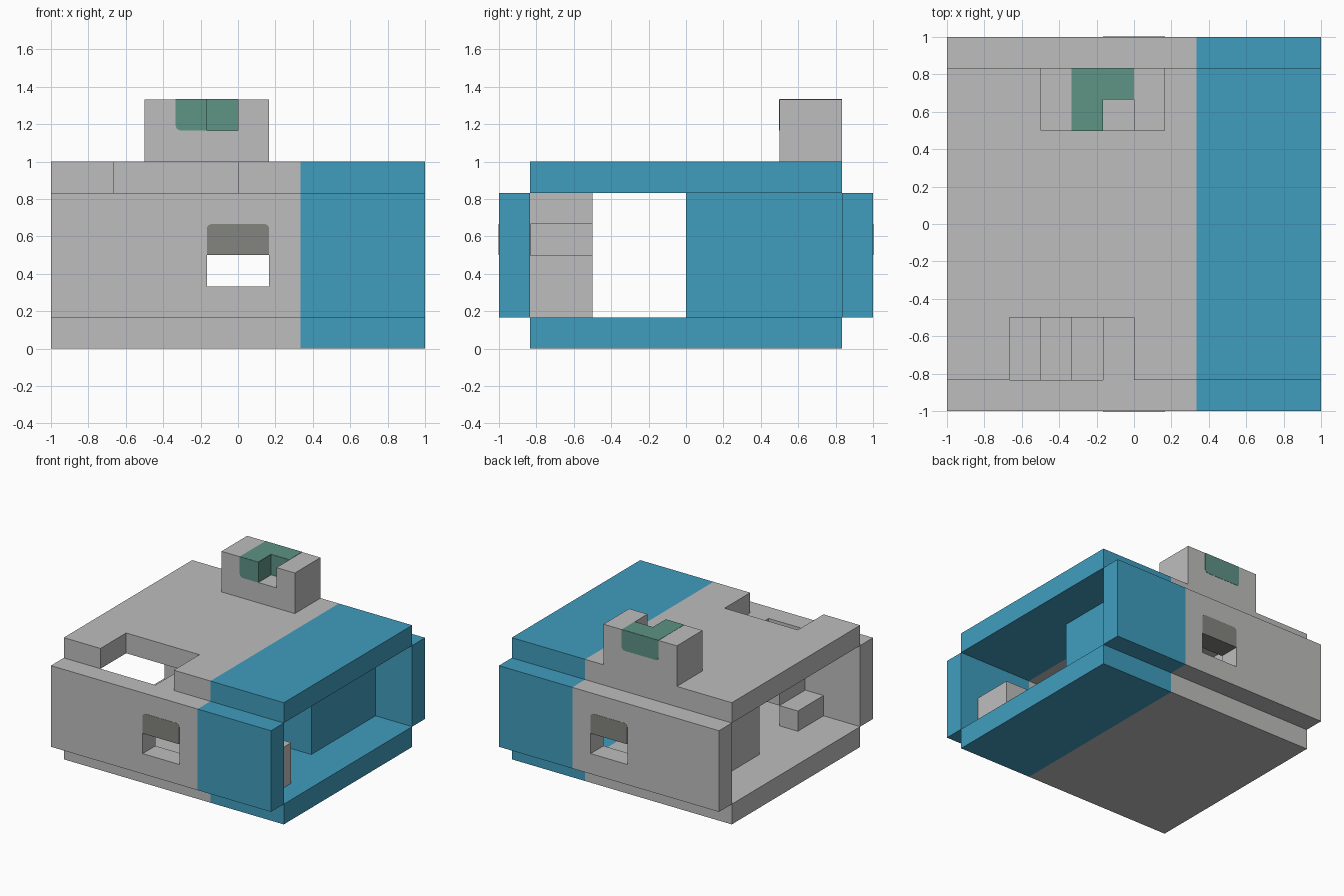
import bpy, bmesh, math
from itertools import product
from mathutils import Vector

old = bpy.data.objects.get("Cube")
if old:
    bpy.data.objects.remove(old, do_unlink=True)

U = 1 / 6          # one building block
T = 0.002 / U      # thickness of painted plates, in blocks
BLUE_FROM = 2      # everything structural beyond this x is blue


def material(name, rgb):
    m = bpy.data.materials.new(name)
    m.use_nodes = True
    m.diffuse_color = (*rgb, 1)
    m.node_tree.nodes["Principled BSDF"].inputs["Base Color"].default_value = (*rgb, 1)
    return m


MATS = [material("light grey", (0.51, 0.515, 0.508)),
        material("blue", (0.051, 0.337, 0.521)),
        material("muted green", (0.112, 0.292, 0.235)),
        material("dark grey", (0.231, 0.231, 0.212))]
GREY, BLUE, GREEN, DARK = range(4)


def finish(name, bm):
    bmesh.ops.scale(bm, vec=(U, U, U), verts=bm.verts)
    mesh = bpy.data.meshes.new(name)
    bm.to_mesh(mesh)
    bm.free()
    for m in MATS:
        mesh.materials.append(m)
    obj = bpy.data.objects.new(name, mesh)
    bpy.context.collection.objects.link(obj)
    return obj


def cells(box):
    return set(product(*[range(a, b) for a, b in box]))


def two_tone(centre, normal):
    return BLUE if centre.x > BLUE_FROM else GREY


def blocks(name, solids, cuts=(), rule=two_tone):
    """Outer skin of a group of unit blocks, with cuts taken away."""
    filled = set().union(*map(cells, solids)) - set().union(*map(cells, cuts))
    bm = bmesh.new()
    for cell in filled:
        mid = Vector(cell) + Vector((0.5, 0.5, 0.5))
        for axis, sign in product(range(3), (-1, 1)):
            n = Vector((0, 0, 0))
            n[axis] = sign
            if tuple(int(c + d) for c, d in zip(cell, n)) in filled:
                continue
            a = Vector((0, 0, 0))
            a[(axis + 1) % 3] = 0.5
            b = n.cross(a)
            c = mid + n / 2
            f = bm.faces.new([bm.verts.new(c + p) for p in (-a - b, a - b, a + b, b - a)])
            f.material_index = rule(c, n)
    bmesh.ops.remove_doubles(bm, verts=bm.verts, dist=0.001)
    bmesh.ops.dissolve_limit(bm, angle_limit=0.02, verts=bm.verts, edges=bm.edges,
                             delimit={'MATERIAL'})
    return finish(name, bm)


def plate(name, x, y, z, colour, rounded=(), r=0.16):
    """Thin plate; rounded lists the (x end, z end) corners to round."""
    bm = bmesh.new()
    points = []
    for i, k in ((0, 0), (1, 0), (1, 1), (0, 1)):
        sx, sz = (1, -1)[i], (1, -1)[k]
        if (i, k) in rounded:
            arc = [s * math.pi / 8 for s in range(5)]
            if sx * sz < 0:
                arc.reverse()
            points += [(x[i] + sx * r * (1 - math.sin(t)), z[k] + sz * r * (1 - math.cos(t)))
                       for t in arc[::-1]][::-1] if sx * sz < 0 else \
                      [(x[i] + sx * r * (1 - math.cos(t)), z[k] + sz * r * (1 - math.sin(t)))
                       for t in arc]
        else:
            points.append((x[i], z[k]))
    # order the convex outline around its centre
    cx, cz = sum(x) / 2, sum(z) / 2
    points.sort(key=lambda p: math.atan2(p[1] - cz, p[0] - cx))
    face = bm.faces.new([bm.verts.new((px, y[0], pz)) for px, pz in points])
    ext = bmesh.ops.extrude_face_region(bm, geom=[face])
    moved = [v for v in ext["geom"] if isinstance(v, bmesh.types.BMVert)]
    bmesh.ops.translate(bm, vec=(0, y[1] - y[0], 0), verts=moved)
    bmesh.ops.recalc_face_normals(bm, faces=bm.faces)
    for f in bm.faces:
        f.material_index = colour
    return finish(name, bm)


# Floor and roof slabs, the roof open above the stairs
LONG = (-6, 6)
blocks("floor", [(LONG, (-5, 5), (0, 1))])
blocks("roof", [(LONG, (-5, 5), (5, 6))], [((-4, 0), (-5, -3), (5, 6))])


# Long walls with window slots and dark painted lintels
def wall_rule(centre, normal):
    if normal.z < 0 and abs(centre.x) < 1 and centre.z > 2:
        return DARK
    return two_tone(centre, normal)


TOPS = ((0, 1), (1, 1))
for side, y0 in (("front", -6), ("back", 5)):
    blocks(side + "_wall", [(LONG, (y0, y0 + 1), (1, 5))],
           [((-1, 1), (y0, y0 + 1), (2, 3))], wall_rule)
    for face, y in (("near", (y0 - T, y0)), ("far", (y0 + 1, y0 + 1 + T))):
        plate(f"{side}_lintel_{face}", (-1, 1), y, (3, 4), DARK, TOPS)

# Inner room with a doorway, hollow inside
blocks("inner_room", [((-4, 4), (0, 5), (1, 5))],
       [((-3, 3), (1, 5), (1, 5)), ((-1, 1), (0, 1), (1, 3))])

# Stairs rising to the roof opening
blocks("stairs", [((i - 4, i - 3), (-5, -3), (i + 1, i + 2)) for i in range(4)])

# Storage block beside the front wall
blocks("storage_block", [((3, 5), (-5, -3), (1, 3))], rule=lambda c, n: GREY)

# Chimney with a corner notch and a green painted band
blocks("chimney", [((-3, 1), (3, 5), (6, 8))], [((-1, 0), (3, 4), (7, 8))])
band = (7, 8)
plate("band_front", (-2, -1), (3 - T, 3), band, GREEN, ((0, 0),))
plate("band_back", (-2, 0), (5, 5 + T), band, GREEN, ((0, 0), (1, 0)))
plate("band_notch_back", (-1, 0), (4 - T, 4), band, GREEN)
plate("band_notch_side", (-1, -1 + T), (3, 4), band, GREEN)
plate("band_top_left", (-2, -1), (3, 5), (8, 8 + T), GREEN)
plate("band_top_right", (-1, 0), (4, 5), (8, 8 + T), GREEN)
